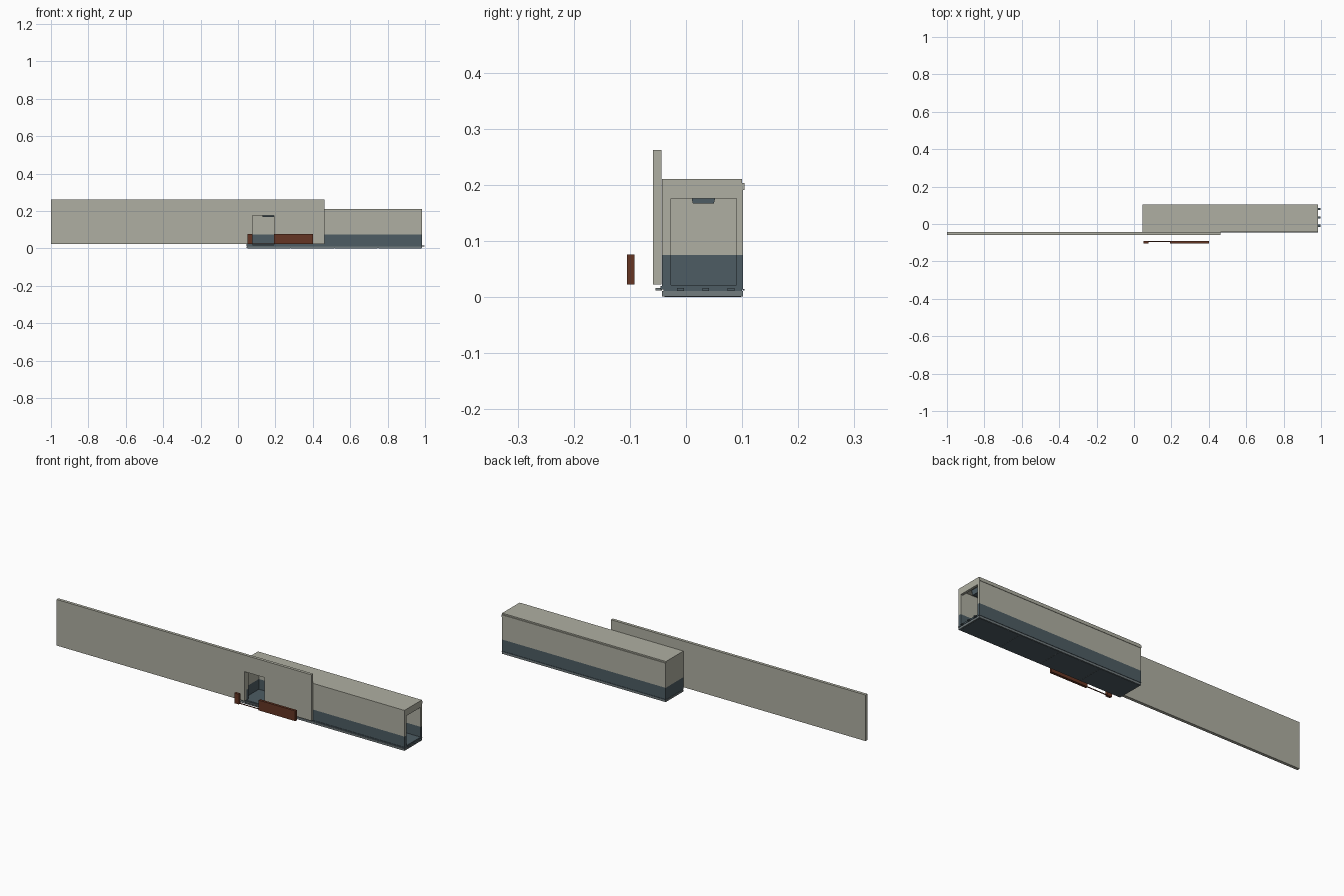
import bpy, bmesh

if "Cube" in bpy.data.objects:
    bpy.data.objects.remove(bpy.data.objects["Cube"])


def material(name, rgb):
    m = bpy.data.materials.new(name)
    m.diffuse_color = (*rgb, 1)
    m.use_nodes = True
    m.node_tree.nodes["Principled BSDF"].inputs["Base Color"].default_value = m.diffuse_color
    return m


BEIGE = material("warm grey", (0.43, 0.43, 0.36))
BLUE = material("slate blue", (0.075, 0.107, 0.125))
GREY = material("steel grey", (0.17, 0.20, 0.21))
BROWN = material("rust brown", (0.13, 0.036, 0.017))


def box(name, x, y, z, mat):
    """Box from (min, max) ranges on each axis."""
    bm = bmesh.new()
    bmesh.ops.create_cube(bm, size=1)
    for v in bm.verts:
        v.co = [r[0] + (c + 0.5) * (r[1] - r[0]) for c, r in zip(v.co, (x, y, z))]
    me = bpy.data.meshes.new(name)
    bm.to_mesh(me)
    bm.free()
    me.materials.append(mat)
    ob = bpy.data.objects.new(name, me)
    bpy.context.collection.objects.link(ob)
    return ob


def cut(ob, name, x, y, z):
    """Cut a box-shaped hole and bake the result."""
    cutter = box(name, x, y, z, ob.data.materials[0])
    mod = ob.modifiers.new(name, "BOOLEAN")
    mod.operation, mod.solver, mod.object = "DIFFERENCE", "EXACT", cutter
    bpy.context.view_layer.update()
    dg = bpy.context.evaluated_depsgraph_get()
    me = bpy.data.meshes.new_from_object(ob.evaluated_get(dg))
    ob.modifiers.clear()
    ob.data = me
    bpy.data.objects.remove(cutter)


DOOR_X, DOOR_Z = (0.078, 0.192), (0.022, 0.176)

# Long facade wall with doorway
facade = box("facade_wall", (-1, 0.462), (-0.059, -0.0435), (0.023, 0.262), BEIGE)
cut(facade, "facade_door_hole", DOOR_X, (-0.1, 0.0), (0.0, 0.176))

# Hollow cabin, open at the right end and at the doorway
cabin = box("cabin_shell", (0.045, 0.985), (-0.0425, 0.102), (0.014, 0.204), BEIGE)
cut(cabin, "cabin_room", (0.057, 0.973), (-0.027, 0.09), (0.022, 0.194))
cut(cabin, "cabin_door_hole", DOOR_X, (-0.1, 0.0), DOOR_Z)
cut(cabin, "cabin_end_hole", (0.95, 1.05), (-0.027, 0.09), (0.022, 0.176))

# Painted dado: split the shell at its top edge and colour everything below
bm = bmesh.new()
bm.from_mesh(cabin.data)
bmesh.ops.bisect_plane(bm, geom=bm.verts[:] + bm.edges[:] + bm.faces[:],
                       plane_co=(0, 0, 0.075), plane_no=(0, 0, 1))
for f in bm.faces:
    f.material_index = int(f.calc_center_median().z < 0.0751)
bm.to_mesh(cabin.data)
bm.free()
cabin.data.materials.append(BLUE)

# Roof slab and rear gutter
box("roof_slab", (0.045, 0.985), (-0.0425, 0.100), (0.204, 0.211), BEIGE)
box("rear_gutter", (0.045, 0.985), (0.102, 0.104), (0.191, 0.204), BEIGE)

# Ceiling light with tapered lower edge
light = box("ceiling_light", (0.13, 0.95), (0.006, 0.056), (0.167, 0.194), BLUE)
for v in light.data.vertices:
    if v.co.z < 0.17:
        v.co.y = 0.031 + (v.co.y - 0.031) * 0.75

# Chassis, edge trim and underside panels
box("chassis", (0.045, 0.985), (-0.0425, 0.102), (0.001, 0.0115), GREY)
box("chassis_deck", (0.047, 0.983), (-0.040, 0.100), (0.0115, 0.014), BLUE)
for i in range(4):
    x0 = 0.050 + i * 0.2335
    box(f"underside_panel_{i + 1}", (x0, x0 + 0.2295), (-0.038, 0.098), (0, 0.001), BLUE)
box("door_sill", DOOR_X, (-0.054, -0.0425), (0.012, 0.016), GREY)
box("front_trim", (0.045, 0.985), (-0.045, -0.0425), (0.014, 0.020), BLUE)
box("rear_trim", (0.045, 0.985), (0.102, 0.104), (0.012, 0.015), BLUE)

# Small brackets on the open end
for i, y in enumerate((-0.01, 0.035, 0.08)):
    box(f"end_bracket_{i + 1}", (0.985, 0.997), (y - 0.006, y + 0.006), (0.011, 0.016), BLUE)

# Low barrier in front, with a thin rail across the gate gap
BAR_Y = (-0.105, -0.092)
box("barrier_short", (0.052, 0.078), BAR_Y, (0.023, 0.076), BROWN)
box("barrier_long", (0.192, 0.402), BAR_Y, (0.023, 0.076), BROWN)
box("barrier_rail", (0.078, 0.192), (-0.0965, -0.092), (0.023, 0.026), BROWN)
